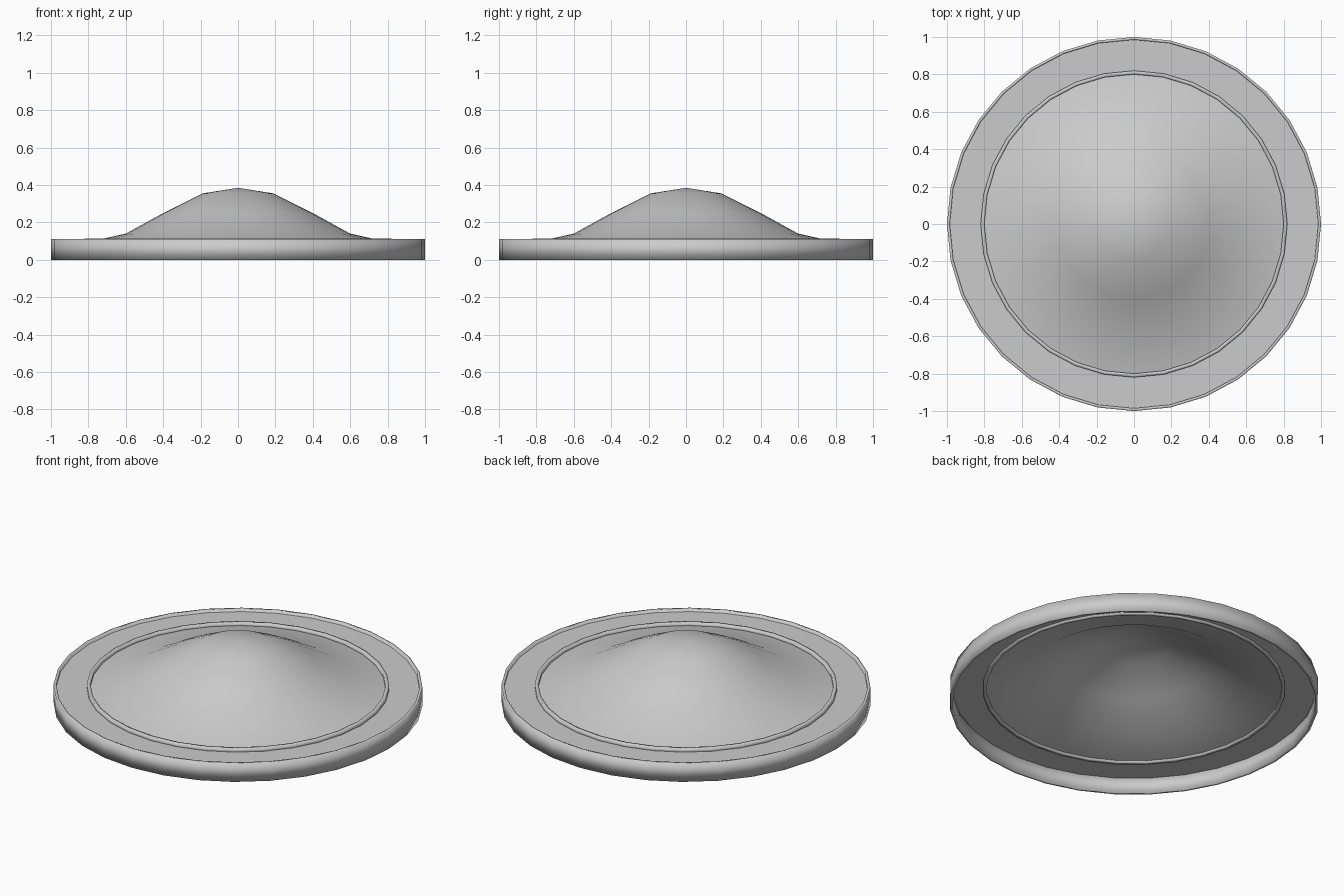
import bpy, bmesh
from math import cos, sin, tau

if "Cube" in bpy.data.objects:
    bpy.data.objects.remove(bpy.data.objects["Cube"])

SIDES = 32


def lathe(name, profile, closed=False, sharp_angle=None):
    """Spin an (r, z) profile around z; r = 0 becomes a single pole."""
    bm = bmesh.new()
    rings = []
    for r, z in profile:
        if r == 0:
            rings.append([bm.verts.new((0, 0, z))] * SIDES)
        else:
            rings.append([bm.verts.new((r * cos(tau * i / SIDES), r * sin(tau * i / SIDES), z))
                          for i in range(SIDES)])
    pairs = list(zip(rings, rings[1:]))
    if closed:
        pairs.append((rings[-1], rings[0]))
    for a, b in pairs:
        for i in range(SIDES):
            j = (i + 1) % SIDES
            quad = list(dict.fromkeys((a[i], a[j], b[j], b[i])))
            bm.faces.new(quad)
    bmesh.ops.recalc_face_normals(bm, faces=bm.faces)
    # open sheets should face upward
    if not closed and sum(f.normal.z for f in bm.faces) < 0:
        bmesh.ops.reverse_faces(bm, faces=bm.faces)
    for f in bm.faces:
        f.smooth = True
    me = bpy.data.meshes.new(name)
    bm.to_mesh(me)
    bm.free()
    ob = bpy.data.objects.new(name, me)
    bpy.context.collection.objects.link(ob)
    return ob


def band(name, r_in, r_out, z0, z1):
    """Thin upright ring with softly shaded edges."""
    return lathe(name, [(r_out, z0), (r_out, z1), (r_in, z1), (r_in, z0)], closed=True)


# outer upright rim
band("outer_rim", 0.985, 1.0, 0.0, 0.11)

# flat annular plate, set slightly below the rim top
lathe("flat_plate", [(0.985, 0.094), (0.82, 0.094)])

# thin raised lip between plate and dome
band("inner_lip", 0.80, 0.82, 0.084, 0.114)

# shallow bell-shaped dome, open underneath
lathe("dome", [(0.80, 0.096), (0.6, 0.14), (0.4, 0.25), (0.19, 0.355), (0, 0.385)])
